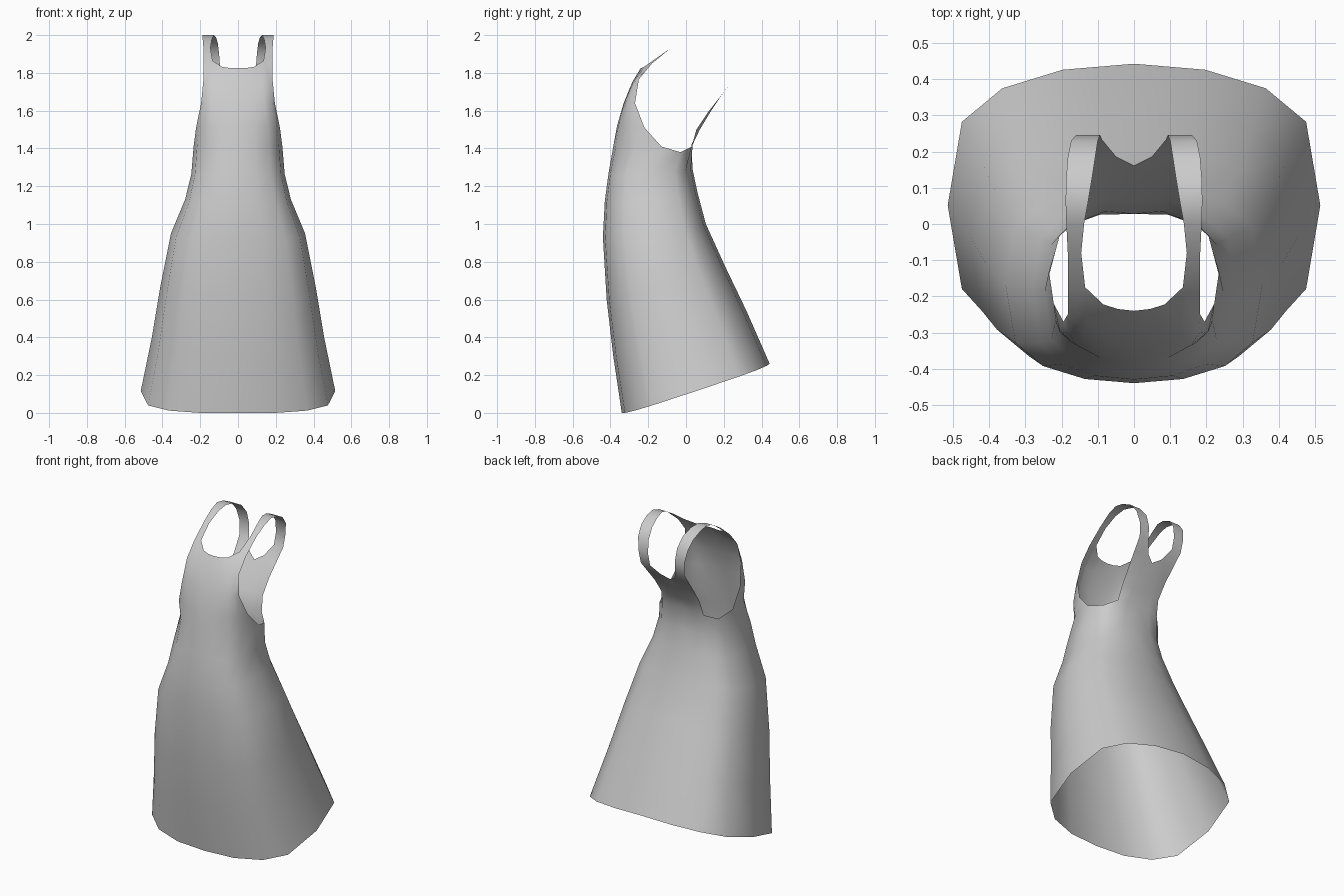
import bpy, bmesh, math

if "Cube" in bpy.data.objects:
    bpy.data.objects.remove(bpy.data.objects["Cube"])

bm = bmesh.new()


def loft(rows):
    """Skin a grid of rows (right half only) with quads."""
    grid = [[bm.verts.new(p) for p in row] for row in rows]
    for a, b in zip(grid, grid[1:]):
        for i in range(len(a) - 1):
            bm.faces.new((a[i], a[i + 1], b[i + 1], b[i]))


def squash(c, e):
    return math.copysign(abs(c) ** e, c)


def skirt_ring(yf, zf, yb, zb, w):
    """Half of a tilted rounded ring, from front centre to back centre."""
    row = []
    for k in range(9):
        a = math.pi * k / 8
        c = squash(math.cos(a), 0.55) if k != 4 else 0.0
        t = (1 - c) / 2
        x = w * math.sin(a) if k < 8 else 0.0
        row.append((x, yf + (yb - yf) * t, zf + (zb - zf) * t - 0.015 * math.sin(a)))
    return row


def front_row(yf, zf, xe, ye, ze):
    """Row of the front bodice, from centre to the armhole edge."""
    row = []
    for k in range(5):
        a = math.pi * k / 8
        c = max(math.cos(a), 0) ** 0.65 if k < 4 else 0.0
        row.append((xe * math.sin(a), ye + (yf - ye) * c, ze + (zf - ze) * c))
    return row


# Skirt and waist: tilted hem up to the underarm line
rings = [skirt_ring(*r) for r in (
    (-.34, 0, .443, .26, .515),
    (-.385, .3, .32, .54, .455),
    (-.42, .6, .205, .78, .41),
    (-.44, .93, .105, 1.0, .355),
    (-.43, 1.12, .06, 1.17, .28),
    (-.41, 1.27, .035, 1.29, .247))]
chest = front_row(-.385, 1.41, .235, -.13, 1.41)
back_line = [(.145, .03, 1.41), (.08, .035, 1.42), (0, .028, 1.42)]
loft(rings + [chest + [(.205, -.03, 1.38)] + back_line])

# Front bodice up to the scooped neckline
neck = [(0, -.24, 1.825), (.045, -.235, 1.826), (.085, -.222, 1.832),
        (.135, -.175, 1.865), (.182, -.18, 1.85)]
loft([chest,
      front_row(-.365, 1.52, .222, -.22, 1.51),
      front_row(-.33, 1.64, .195, -.27, 1.64),
      front_row(-.285, 1.75, .183, -.25, 1.765),
      neck])

# Back bodice, leaning backwards to a low V neckline
back_neck = [(.145, .17, 1.66), (.05, .187, 1.68), (0, .162, 1.65)]
loft([back_line,
      [(.135, .055, 1.5), (.07, .073, 1.5), (0, .07, 1.5)],
      [(.138, .115, 1.59), (.06, .127, 1.59), (0, .12, 1.58)],
      back_neck])

# Shoulder strap: (inner x, outer x, y, z) stations from front to back
strap = [(.146, .183, -.08, 1.932), (.138, .187, 0, 1.98), (.127, .189, .06, 2.0),
         (.117, .188, .12, 1.99), (.107, .183, .185, 1.958), (.1, .174, .23, 1.9),
         (.094, .16, .246, 1.82), (.088, .153, .233, 1.74)]
loft([neck[3:]] +
     [[(xi, y, z), (xo, y, z)] for xi, xo, y, z in strap] +
     [[back_neck[1], back_neck[0]]])

# Join the panels and finish as one smooth garment
bmesh.ops.remove_doubles(bm, verts=bm.verts, dist=0.0005)
bmesh.ops.recalc_face_normals(bm, faces=bm.faces)
# Keep the cloth facing outwards (lowest front face looks to -y)
bm.normal_update()
front = min(bm.faces, key=lambda f: f.calc_center_median().z)
if front.normal.y > 0:
    bmesh.ops.reverse_faces(bm, faces=bm.faces)
for f in bm.faces:
    f.smooth = True

mesh = bpy.data.meshes.new("pinafore_dress")
bm.to_mesh(mesh)
bm.free()
dress = bpy.data.objects.new("pinafore_dress", mesh)
bpy.context.collection.objects.link(dress)
mirror = dress.modifiers.new("mirror", 'MIRROR')
mirror.use_axis[0] = True
mirror.merge_threshold = 0.001
